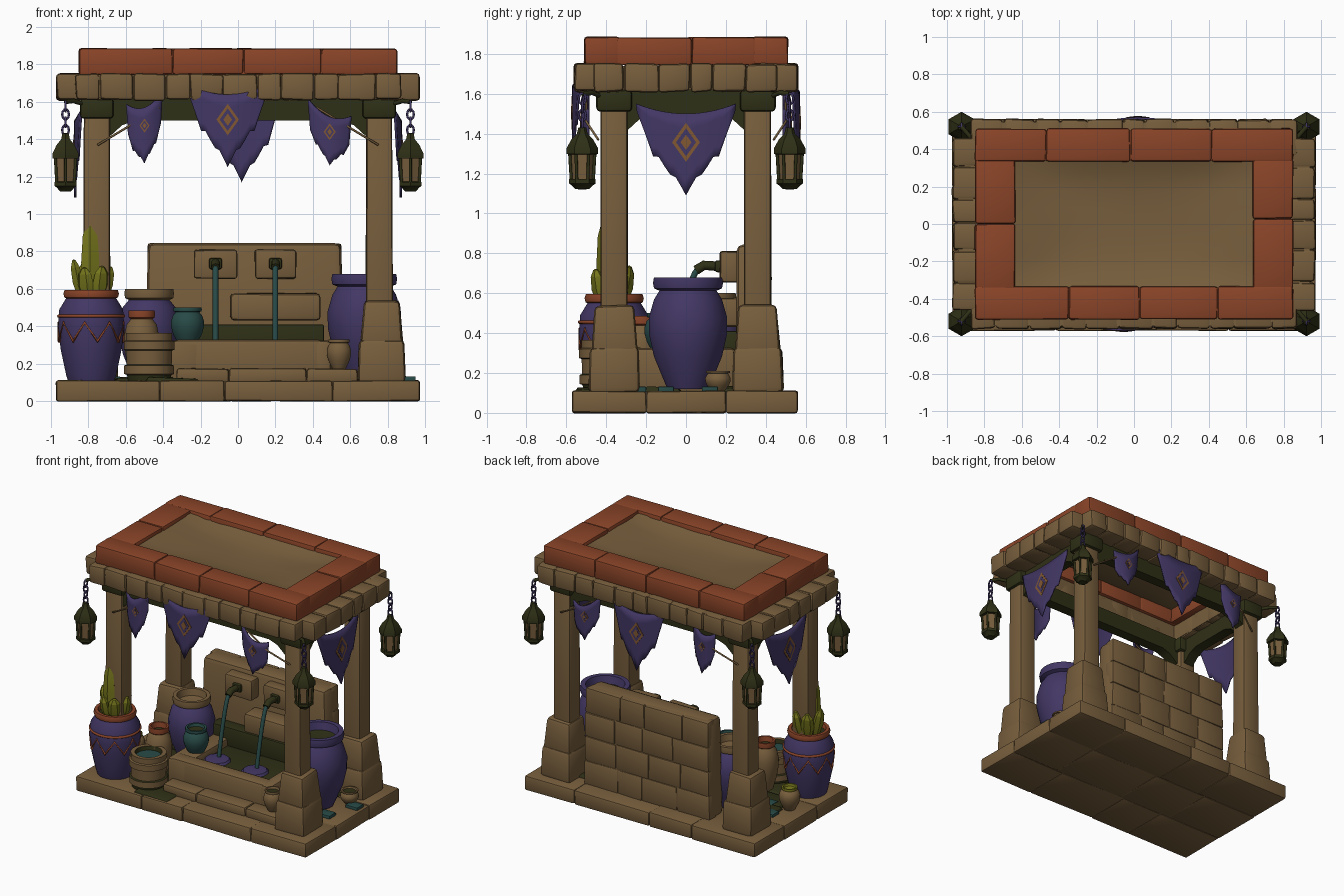
import bpy, bmesh, math, random
from mathutils import Vector, Matrix

if "Cube" in bpy.data.objects:
    bpy.data.objects.remove(bpy.data.objects["Cube"])
random.seed(4)
def material(name, *rgb):
    m = bpy.data.materials.new(name)
    m.diffuse_color = (*rgb, 1)
    m.use_nodes = True
    m.node_tree.nodes["Principled BSDF"].inputs["Base Color"].default_value = m.diffuse_color
    return m
TAN = material("sandstone", .185, .112, .046)
ORANGE = material("terracotta", .255, .058, .021)
PURPLE = material("purple_cloth_and_glaze", .055, .038, .128)
GREEN = material("dark_green", .028, .029, .008)
TEAL = material("teal_water", .021, .069, .063)
LEAF = material("leaf_green", .18, .18, .012)
GOLD = material("ochre_trim", .22, .095, .032)

def finish(name, bm, mats, angle=35):
    bmesh.ops.recalc_face_normals(bm, faces=bm.faces)
    me = bpy.data.meshes.new(name)
    bm.to_mesh(me)
    for m in mats:
        me.materials.append(m)
    me.polygons.foreach_set("use_smooth", [True] * len(me.polygons))
    me.set_sharp_from_angle(angle=math.radians(angle))
    ob = bpy.data.objects.new(name, me)
    bpy.context.collection.objects.link(ob)
    return ob

def block(name, lo, hi, mat, bevel=.015, taper=1, jit=0):
    bm = bmesh.new()
    bmesh.ops.create_cube(bm, size=1)
    for v in bm.verts:
        t = taper if v.co.z > 0 else 1
        v.co = [(lo[i] + hi[i]) / 2 + v.co[i] * abs(hi[i] - lo[i]) * (t if i < 2 else 1)
                + random.uniform(-jit, jit) for i in range(3)]
    if bevel:
        bmesh.ops.bevel(bm, geom=bm.edges[:], offset=bevel, segments=2, profile=.5, affect='EDGES')
    finish(name, bm, [mat])

def stone_row(name, axis, n, lo, hi, mat, bevel=.018, jit=.006):
    # row of uneven stones along one axis
    cuts = [lo[axis] + (hi[axis] - lo[axis]) * (i + (random.uniform(-.18, .18) if 0 < i < n else 0)) / n
            for i in range(n + 1)]
    for i in range(n):
        a, b = list(lo), list(hi)
        a[axis], b[axis] = cuts[i], cuts[i + 1]
        block(f"{name}_{i}", a, b, mat, bevel, 1, jit)

def lathe(name, prof, loc, mats, rule=lambda j: 0, segs=24, angle=40):
    # turned shape; rule gives the material slot of each profile step
    bm = bmesh.new()
    rings = [[bm.verts.new((max(r, 1e-6) * math.cos(t), max(r, 1e-6) * math.sin(t), z))
              for t in [2 * math.pi * (k + .5) / segs for k in range(segs)]] for r, z in prof]
    for j, (a, b) in enumerate(zip(rings, rings[1:])):
        for k in range(segs):
            f = bm.faces.new((a[k - 1], a[k], b[k], b[k - 1]))
            f.material_index = rule(j)
    bmesh.ops.remove_doubles(bm, verts=bm.verts, dist=1e-5)
    ob = finish(name, bm, mats, angle)
    ob.location = loc
    return ob

def tube(name, pts, r, mat, cyclic=False):
    cu = bpy.data.curves.new(name, 'CURVE')
    cu.dimensions, cu.bevel_depth, cu.bevel_resolution, cu.use_fill_caps = '3D', r, 2, True
    s = cu.splines.new('POLY')
    s.points.add(len(pts) - 1)
    for p, q in zip(s.points, pts):
        p.co = (*q, 1)
    s.use_cyclic_u = cyclic
    cu.materials.append(mat)
    bpy.context.collection.objects.link(bpy.data.objects.new(name, cu))

def prism(name, pts, place, d0, d1, mat):
    # extruded outline; place maps (u, z, depth) to a position
    bm = bmesh.new()
    a, b = [[bm.verts.new(place(u, z, d)) for u, z in pts] for d in (d0, d1)]
    bm.faces.new(a)
    bm.faces.new(b[::-1])
    for i in range(len(a)):
        bm.faces.new((a[i - 1], a[i], b[i], b[i - 1]))
    finish(name, bm, [mat])

# base slab, moss and loose tiles
block("base_core", (-.955, -.555, .004), (.955, .545, .106), TAN, .01)
for y0, y1 in ((-.57, -.2), (-.2, .2), (.2, .56)):
    stone_row("base_slab", 0, 4, (-.972, y0, 0), (.972, y1, .11), TAN, .012, .003)
for i, (x, y, w) in enumerate(((-.6, -.1, .2), (-.66, .08, .16), (-.68, .26, .12), (.55, -.12, .1), (-.35, -.47, .14), (.6, .28, .12), (-.5, -.28, .16))):
    block("moss_patch", (x - w, y - .09, .1), (x + w, y + .09, .122 + i * .001), GREEN, .006, .9, .01)
for x, y in ((.82, -.1), (.72, -.24), (-.78, .1), (.9, .12), (-.68, -.03)):
    block("floor_tile", (x - .05, y - .04, .1), (x + .05, y + .04, .132), TEAL, .005)

# posts, plinths and capitals (the planter stands in for one plinth)
for sx, sy in ((-1, -1), (-1, 1), (1, -1), (1, 1)):
    x, y, px = sx * .755, sy * .36, sx * .767
    block("post", (x - .073, y - .07, .12), (x + .073, y + .07, 1.62), TAN, .018, .95, .003)
    block("post_capital", (x - .09, y - .09, 1.51), (x + .09, y + .09, 1.62), GREEN, .02)
    if sx > 0 or sy > 0:
        block("plinth_lower", (px - .128, y - .13, .1), (px + .128, y + .13, .33), TAN, .025, .93, .005)
        block("plinth_upper", (px - .115, y - .115, .3), (px + .115, y + .115, .54), TAN, .025, .84, .005)

# dark green arches, stone cornice and terracotta roof rim
def arch(w):
    half = [(w, 1.62), (w, 1.41), (w - .03, 1.42), (w - .09, 1.475), (w - .16, 1.5)]
    return half + [(-u, z) for u, z in half[::-1]]
for s in (-1, 1):
    prism("long_arch", arch(.71), lambda u, z, d: (u, d, z), s * .33, s * .41, GREEN)
    prism("short_arch", arch(.32), lambda u, z, d: (d, u, z), s * .72, s * .80, GREEN)
    stone_row("cornice_long", 0, 11, (-.87, s * .36, 1.61), (.87, s * .56, 1.75), TAN)
    stone_row("cornice_short", 1, 6, (s * .68, -.46, 1.61), (s * .97, .46, 1.75), TAN)
    block("cornice_core_long", (-.86, s * .36, 1.62), (.86, s * .545, 1.745), TAN, 0)
    block("cornice_core_short", (s * .68, -.44, 1.62), (s * .94, .44, 1.74), TAN, 0)
    stone_row("roof_rim_long", 0, 4, (-.85, s * .335, 1.745), (.85, s * .51, 1.885), ORANGE, .014, .003)
    stone_row("roof_rim_short", 1, 2, (s * .635, -.35, 1.745), (s * .85, .35, 1.883), ORANGE, .014, .003)
    block("roof_rim_core", (-.84, s * .34, 1.75), (.84, s * .5, 1.875), ORANGE, 0)
# sagging roof panel
bm = bmesh.new()
bmesh.ops.create_grid(bm, x_segments=10, y_segments=8, size=1)
for v in bm.verts:
    e = max(abs(v.co.x), abs(v.co.y))
    v.co = (v.co.x * .66, v.co.y * .36, 1.80 + .06 * e ** 3 + random.uniform(-.004, .004))
finish("roof_panel", bm, [TAN])

# banners with notched tips and ochre emblems
def banner(name, c, w, top, tip, place, d, tilt=0, low=1):
    keys = [(0, tip), (.3, tip + .11 * low), (.42, tip + .10 * low), (.6, tip + .2 * low), (.72, tip + .17 * low),
            (1, top - (.04 if low == 1 else .16))]
    bm = bmesh.new()
    bmesh.ops.create_grid(bm, x_segments=16, y_segments=5, size=1)
    for v in bm.verts:
        u, t = v.co.x, (1 - v.co.y) / 2
        bottom = next(za + (zb - za) * (abs(u) - a) / (b - a)
                      for (a, za), (b, zb) in zip(keys, keys[1:]) if abs(u) <= b + 1e-4)
        zt = top - .05 * (1 - u * u)
        z = zt + (min(bottom, zt - .01) - zt) * t
        x = u * w * (1 - .22 * (top - z) / (top - tip))
        v.co = place(c + x, z + tilt * x, d - .03 * u * u)
    m = finish(name, bm, [PURPLE]).modifiers.new("thickness", 'SOLIDIFY')
    m.thickness, m.offset = .012, 0
    zc = top - (top - tip) * .42
    for k, lift, mat in ((.28, .008, GOLD), (.2, .010, PURPLE), (.11, .012, GOLD)):
        r = k * w
        prism(name + "_emblem", [(c + r, zc), (c, zc + r * 1.4), (c - r, zc), (c, zc - r * 1.4)], place, d + .003, d + lift, mat)

for s, nm, cx, top, tip in ((-1, "front", -.055, 1.69, 1.25), (1, "back", .02, 1.66, 1.17)):
    pl = lambda u, z, d: (u, s * d, z)
    banner(nm + "_banner_center", cx, .215, top, tip, pl, .565)
    banner(nm + "_banner_left", -.5, .095, 1.62, 1.27, pl, .52, .35, .45)
    banner(nm + "_banner_right", .49, .115, 1.57, 1.26, pl, .52, -.4, .45)
    banner("side_banner", 0, .25, 1.55, 1.09, lambda u, z, d: (s * d, u, z), .87)
    for t in (-1, 1):
        tube(nm + "_cord", [(t * .42, s * .5, 1.57), (t * .6, s * .5, 1.46), (t * .75, s * .44, 1.37)], .006, TAN)

# corner lanterns on chains
for sx, sy in ((-1, -1), (-1, 1), (1, -1), (1, 1)):
    x, y = sx * .922, sy * .52
    tube("lantern_arm", [(sx * .8, sy * .41, 1.58), (sx * .88, sy * .47, 1.605), (x, y, 1.6)], .012, GREEN)
    for i in range(4):
        c, ax = Vector((x, y, 1.575 - .042 * i)), Vector((i % 2, 1 - i % 2, 0))
        tube("chain_link", [c + ax * .018 * math.cos(k * math.pi / 5) + Vector((0, 0, .028 * math.sin(k * math.pi / 5)))
                            for k in range(10)], .006, PURPLE, True)
    lathe("lantern", [(0, 1.12), (.035, 1.122), (.052, 1.14), (.067, 1.15), (.067, 1.172), (.05, 1.173), (.056, 1.296),
                      (.08, 1.297), (.08, 1.325), (.055, 1.37), (.027, 1.40), (.02, 1.43), (0, 1.435)],
          (x, y, 0), [GREEN, TAN], lambda j: int(j == 5), 6)
    for k in range(6):
        q = Vector((math.cos(math.pi * (k + .5) / 3), math.sin(math.pi * (k + .5) / 3), 0))
        tube("lantern_bar", [q * .055 + Vector((x, y, 1.165)), q * .063 + Vector((x, y, 1.3))], .008, GREEN)

# fountain wall, ledge, basin and spouts
block("wall_core", (-.50, .25, .1), (.57, .42, .845), TAN, .035, .965)
for r in range(4):
    stone_row("wall_course", 0, 4, (-.495 + .004 * r, .34, .1 + .185 * r), (.565 - .004 * r, .427, .287 + .185 * r), TAN, .012, .004)
block("wall_ledge", (-.04, .12, .435), (.44, .27, .575), TAN, .02, 1, .004)
block("ledge_shadow_course", (-.34, .16, .25), (.46, .27, .41), GREEN, .01)
block("basin_floor", (-.33, -.24, .1), (.46, .26, .27), GREEN, .01)
block("basin_front", (-.35, -.33, .1), (.46, -.21, .33), TAN, .025, .98)
for x0, x1 in ((-.37, -.2), (.40, .5)):
    block("basin_side", (x0, -.33, .1), (x1, .25, .325), TAN, .025)
stone_row("basin_step", 0, 3, (-.33, -.44, .1), (.64, -.3, .175), TAN, .015, .003)
for x, w in ((-.12, .115), (.2, .11)):
    block("spout_block", (x - w, .17, .655), (x + w, .27, .81), TAN, .015, 1, .003)
    block("spout_plate", (x - .035, .145, .705), (x + .035, .18, .765), GREEN, .012)
    tube("spout_pipe", [(x, .16, .735), (x, .09, .74), (x, .05, .715)], .024, GREEN)
    tube("water_stream", [(x, .06 - .015 * k, .72 - .44 * (k / 8) ** 1.5) for k in range(9)], .015, TEAL)
    lathe("splash", [(0, .26), (.105, .26), (.085, .285), (0, .295)], (x, -.08, 0), [PURPLE], segs=10)

# pots and jars: position, floor, height, belly, neck, colours of body, rim and inside
for name, x, y, z0, h, r, neck, mats in (
        ("large_right_jar", .675, .01, .12, .56, .2, .172, [PURPLE, PURPLE, GREEN]),
        ("rear_left_jar", -.475, .12, .11, .49, .165, .13, [PURPLE, TAN, TAN]),
        ("teal_jar", -.27, -.12, .3, .2, .09, .075, [TEAL, TEAL, GREEN]),
        ("small_urn", -.515, -.22, .1, .385, .095, .07, [TAN, ORANGE, GREEN]),
        ("small_step_jar", .54, -.35, .17, .16, .066, .056, [TAN, TAN, GREEN]),
        ("small_side_jar", -.84, -.05, .11, .17, .075, .055, [TAN, LEAF, LEAF]),
        ("low_bowl", .83, .16, .11, .1, .065, .06, [TAN, TAN, GREEN])):
    shape = [(0, 0), (r * .52, 0), (r * .58, .05), (r * .86, .29), (r * .98, .48), (r * .99, .64), (r * .86, .8), (neck * .84, .88),
             (neck, .9), (neck * 1.03, .95), (neck, 1), (neck * .8, 1), (neck * .72, .9), (0, .86)]
    lathe(name, [(a, z0 + b * h) for a, b in shape], (x, y, 0), mats, lambda j: 2 if j == 12 else int(7 <= j))
# planter with painted band and zigzag
lathe("planter", [(0, .11), (.125, .11), (.135, .14), (.165, .28), (.178, .40), (.172, .49), (.135, .55), (.145, .555), (.15, .575),
                  (.143, .595), (.12, .595), (.11, .57), (0, .56)], (-.785, -.36, 0), [PURPLE, ORANGE, GREEN],
      lambda j: 1 if 6 <= j <= 10 else 2 if j == 11 else 0)
for nm, z, dz, n in (("planter_band", .455, 0, 32), ("planter_zigzag", .37, .05, 16)):
    tube(nm, [(-.785 + .174 * math.cos((k + .5) * 2 * math.pi / n), -.36 + .174 * math.sin((k + .5) * 2 * math.pi / n),
               z + (dz if k % 2 else -dz)) for k in range(n)], .009, ORANGE, True)
# barrel of water
lathe("barrel", [(0, .11), (.115, .11), (.12, .14), (.135, .145), (.135, .19), (.122, .195), (.125, .27), (.137, .275), (.137, .32),
                 (.125, .325), (.125, .365), (.095, .365), (.09, .335), (0, .335)], (-.475, -.40, 0), [TAN, GREEN, TEAL],
      lambda j: 2 if j == 12 else int(j in (0, 1, 4, 6, 11)), 20, 30)
# succulent: one tall spike and a tight ring of short leaves
for i in range(7):
    a, tall = i * math.pi / 3, i == 6
    h, lean = (.42, 0) if tall else (random.uniform(.17, .23), .2)
    leaf = lathe("plant_leaf", [(0, 0), (.036, .02), (.056, h * .45), (.046, h * .8), (.018, h * .97), (0, h)], (0, 0, 0), [LEAF], segs=6, angle=25)
    c = (-.79, -.41, .55) if tall else (-.775 + .06 * math.cos(a), -.37 + .06 * math.sin(a), .54)
    leaf.matrix_world = (Matrix.Translation(c) @ Matrix.Rotation(a, 4, 'Z') @ Matrix.Rotation(lean, 4, 'Y')
                         @ Matrix.Diagonal((1 if tall else .6, .7 if tall else .85, 1, 1)))
